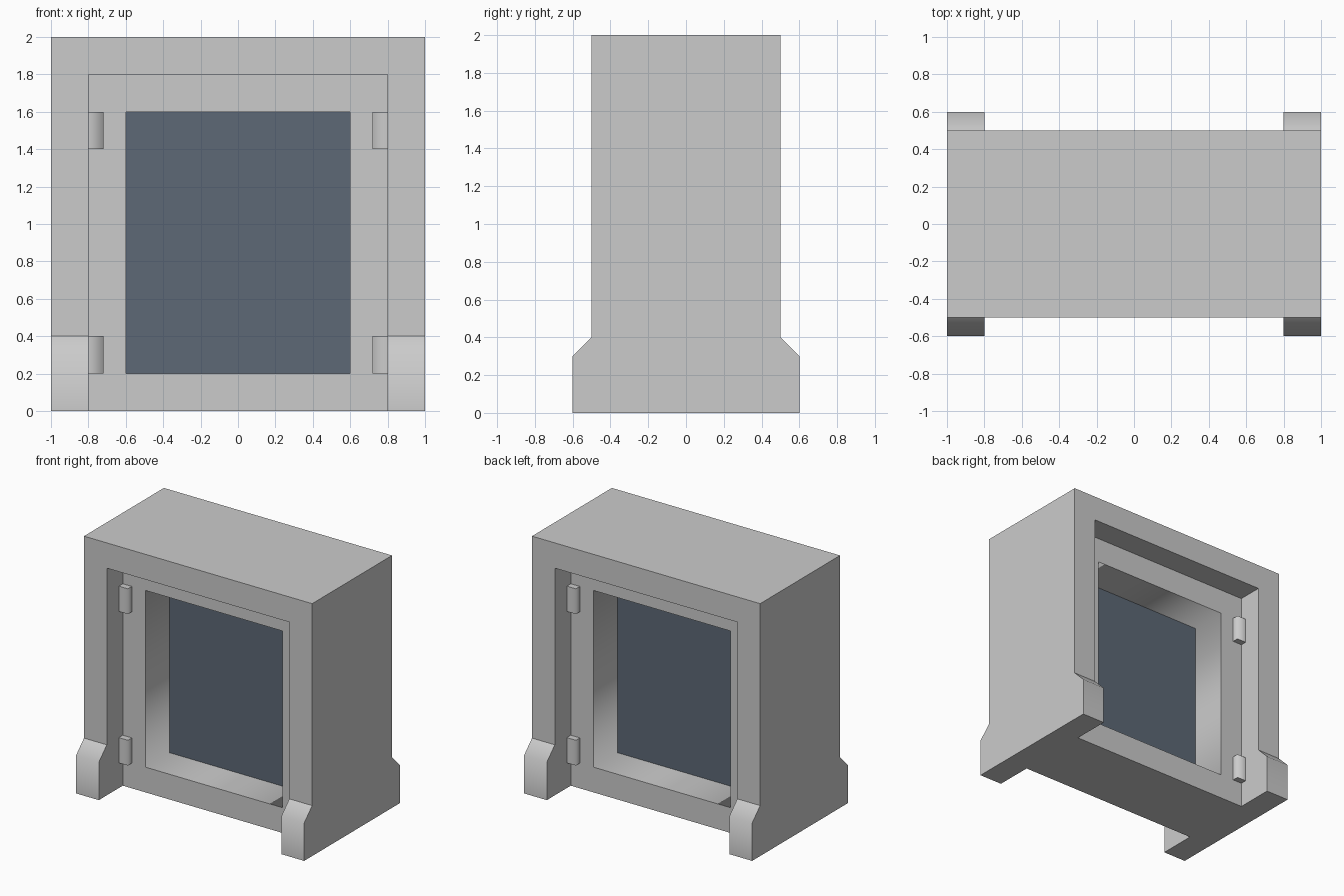
import bpy
import bmesh

if "Cube" in bpy.data.objects:
    bpy.data.objects.remove(bpy.data.objects["Cube"])


def near(a, b):
    return abs(a - b) < 1e-4


def make_object(name, bm):
    bmesh.ops.recalc_face_normals(bm, faces=bm.faces)
    mesh = bpy.data.meshes.new(name)
    bm.to_mesh(mesh)
    bm.free()
    obj = bpy.data.objects.new(name, mesh)
    bpy.context.collection.objects.link(obj)
    return obj


def soften(obj, is_soft):
    """Smooth shading with every edge sharp except those chosen by is_soft."""
    bm = bmesh.new()
    bm.from_mesh(obj.data)
    for f in bm.faces:
        f.smooth = True
    for e in bm.edges:
        e.smooth = is_soft(e.verts[0].co, e.verts[1].co)
    bm.to_mesh(obj.data)
    bm.free()


def box(name, lo, hi):
    bm = bmesh.new()
    bmesh.ops.create_cube(bm, size=1)
    for v in bm.verts:
        v.co = [l + (c + 0.5) * (h - l) for c, l, h in zip(v.co, lo, hi)]
    return make_object(name, bm)


def cut(obj, cutter):
    """Subtract the cutter from the object, then drop the cutter."""
    cutter.hide_render = True
    mod = obj.modifiers.new("opening", 'BOOLEAN')
    mod.operation = 'DIFFERENCE'
    mod.solver = 'EXACT'
    mod.object = cutter
    bpy.context.view_layer.objects.active = obj
    bpy.ops.object.modifier_apply(modifier=mod.name)
    bpy.data.objects.remove(cutter)


# Outer arch: side silhouette with flared feet, extruded across the width
half = [(0.6, 0), (0.6, 0.3), (0.5, 0.4), (0.5, 2)]
outline = half + [(-y, z) for y, z in reversed(half)]
bm = bmesh.new()
face = bm.faces.new([bm.verts.new((-1, y, z)) for y, z in outline])
ext = bmesh.ops.extrude_face_region(bm, geom=[face], use_keep_orig=True)
moved = [g for g in ext["geom"] if isinstance(g, bmesh.types.BMVert)]
bmesh.ops.translate(bm, verts=moved, vec=(2, 0, 0))
arch = make_object("outer_arch", bm)
cut(arch, box("arch_cutter", (-0.8, -1, -0.5), (0.8, 1, 1.8)))
soften(arch, lambda a, b: near(a.z, 0.3) and near(b.z, 0.3))

# Recessed inner frame with the window opening
frame = box("inner_frame", (-0.8, -0.3, 0), (0.8, 0.3, 1.8))
cut(frame, box("window_cutter", (-0.6, -1, 0.2), (0.6, 1, 1.6)))
soften(frame, lambda a, b: near(abs(a.x), 0.6) and near(a.x, b.x) and near(a.z, b.z))

# Dark pane in the middle of the opening
bm = bmesh.new()
bm.faces.new([bm.verts.new((x, 0, z)) for x, z in
              ((-0.6, 0.2), (0.6, 0.2), (0.6, 1.6), (-0.6, 1.6))])
pane = make_object("pane", bm)
mat = bpy.data.materials.new("dark_pane")
mat.diffuse_color = (0.11, 0.14, 0.18, 1)
mat.use_nodes = True
mat.node_tree.nodes["Principled BSDF"].inputs["Base Color"].default_value = mat.diffuse_color
pane.data.materials.append(mat)

# Hinges in the corners, on both faces
for sx in (-1, 1):
    for sy in (-1, 1):
        for level, z in (("lower", 0.2), ("upper", 1.4)):
            xs = sorted((sx * 0.72, sx * 0.8))
            ys = sorted((sy * 0.3, sy * 0.35))
            name = "hinge_%s_%s_%s" % (level, "right" if sx > 0 else "left",
                                       "back" if sy > 0 else "front")
            hinge = box(name, (xs[0], ys[0], z), (xs[1], ys[1], z + 0.2))
            soften(hinge, lambda a, b: all(near(abs(p.x), 0.72) and near(abs(p.y), 0.35)
                                           for p in (a, b)))
